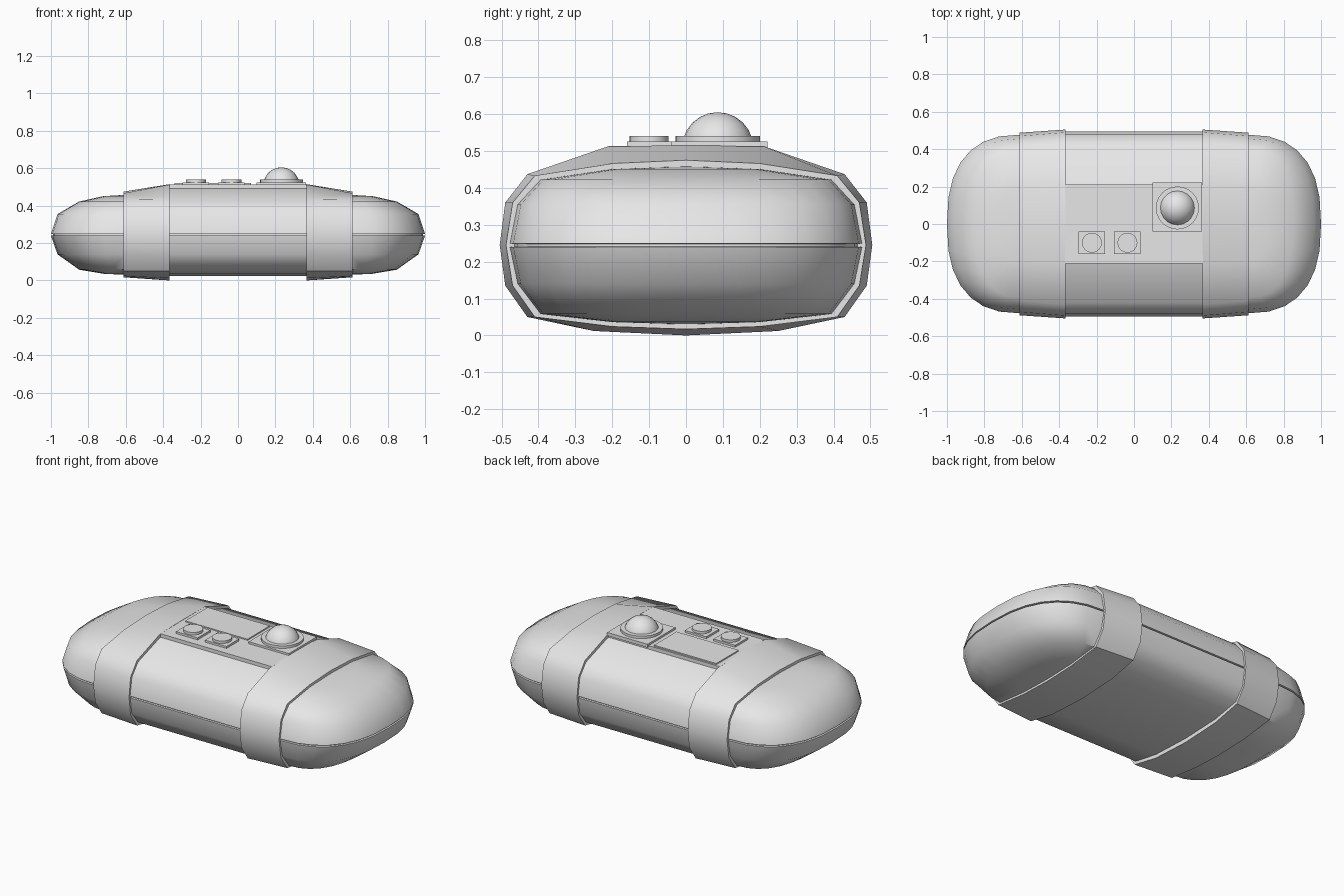
import bpy, bmesh, math
from mathutils import Matrix

cube = bpy.data.objects.get("Cube")
if cube:
    bpy.data.objects.remove(cube, do_unlink=True)

grey = bpy.data.materials.new("plain_grey")
grey.use_nodes = True
colour = (0.8, 0.8, 0.8, 1)
grey.diffuse_color = colour
grey.node_tree.nodes["Principled BSDF"].inputs["Base Color"].default_value = colour


def finish(name, bm, angle=45):
    """Turn a bmesh into an object, smooth below the given angle."""
    bmesh.ops.recalc_face_normals(bm, faces=bm.faces)
    for f in bm.faces:
        f.smooth = True
    for e in bm.edges:
        e.smooth = e.calc_face_angle(math.pi) < math.radians(angle)
    mesh = bpy.data.meshes.new(name)
    bm.to_mesh(mesh)
    bm.free()
    mesh.materials.append(grey)
    obj = bpy.data.objects.new(name, mesh)
    bpy.context.collection.objects.link(obj)
    return obj


def loft(name, sections):
    """Skin closed half profiles (y, z), mirrored in y, along x."""
    bm = bmesh.new()
    rings = []
    for x, half in sections:
        full = half + [(-y, z) for y, z in reversed(half[1:-1])]
        rings.append([bm.verts.new((x, y, z)) for y, z in full])
    n = len(rings[0])
    for a, b in zip(rings, rings[1:]):
        for i in range(n):
            j = (i + 1) % n
            bm.faces.new((a[i], a[j], b[j], b[i]))
    bm.faces.new(rings[0])
    bm.faces.new(rings[-1])
    return finish(name, bm)


def end_cap(name, side, layers, steps=14):
    """Stack rounded half outlines (length, half width, z) into a cap."""
    bm = bmesh.new()
    rings = []
    for rx, ry, z in layers:
        ring = []
        for i in range(steps + 1):
            a = math.pi * (i / steps - 0.5)
            s = math.sin(a)
            x = 0.6 + rx * max(math.cos(a), 0) ** 0.8
            ring.append(bm.verts.new((side * x, math.copysign(ry * abs(s) ** 0.8, s), z)))
        rings.append(ring)
    for a, b in zip(rings, rings[1:]):
        for i in range(steps):
            bm.faces.new((a[i], a[i + 1], b[i + 1], b[i]))
    bmesh.ops.remove_doubles(bm, verts=bm.verts, dist=0.0002)
    bmesh.ops.holes_fill(bm, edges=[e for e in bm.edges if e.is_boundary], sides=0)
    return finish(name, bm)


def box(name, x, y, z, sx, sy, sz):
    bm = bmesh.new()
    bmesh.ops.create_cube(bm, size=1, matrix=Matrix.Translation((x, y, z + sz / 2))
                          @ Matrix.Diagonal((sx, sy, sz, 1)))
    return finish(name, bm)


def disc(name, x, y, z, radius, height):
    bm = bmesh.new()
    bmesh.ops.create_cone(bm, cap_ends=True, segments=24, radius1=radius, radius2=radius,
                          depth=height, matrix=Matrix.Translation((x, y, z + height / 2)))
    return finish(name, bm)


# Middle body with raised top panel and side seam
middle = [(0, 0.513), (0.21, 0.513), (0.21, 0.492), (0.42, 0.424), (0.478, 0.355),
          (0.494, 0.249), (0.482, 0.248), (0.482, 0.241), (0.494, 0.24),
          (0.478, 0.14), (0.42, 0.066), (0.25, 0.034), (0, 0.024)]
loft("middle_body", [(-0.37, middle), (0.37, middle)])

# Raised bands either side of the middle
inner = [(0, 0.515), (0.21, 0.513), (0.43, 0.437), (0.49, 0.36), (0.505, 0.245),
         (0.49, 0.135), (0.43, 0.05), (0.25, 0.012), (0, 0)]
outer = [(0, 0.475), (0.2, 0.466), (0.41, 0.433), (0.47, 0.36), (0.488, 0.245),
         (0.47, 0.135), (0.41, 0.05), (0.2, 0.024), (0, 0.017)]

# Rounded ends with a seam groove around the waist
cap_layers = [(0, 0, 0.458), (0.12, 0.2, 0.451), (0.25, 0.395, 0.422), (0.365, 0.457, 0.355),
              (0.4, 0.478, 0.249), (0.388, 0.466, 0.248), (0.388, 0.466, 0.241),
              (0.4, 0.478, 0.24), (0.365, 0.457, 0.14), (0.25, 0.395, 0.058),
              (0.12, 0.2, 0.036), (0, 0, 0.03)]
for side, label in ((1, "left"), (-1, "right")):
    loft(label + "_band", [(side * 0.365, inner), (side * 0.612, outer)])
    end_cap(label + "_end", side, cap_layers)

# Flat display plate
box("display_plate", -0.135, 0.095, 0.505, 0.41, 0.21, 0.015)

# Two round buttons on square bases
for label, x in (("right", -0.225), ("left", -0.035)):
    box(label + "_button_base", x, -0.1, 0.505, 0.142, 0.12, 0.02)
    disc(label + "_button", x, -0.1, 0.515, 0.053, 0.025)

# Dome light on a square base with a round collar
box("dome_base", 0.232, 0.09, 0.505, 0.265, 0.262, 0.02)
disc("dome_collar", 0.232, 0.086, 0.515, 0.115, 0.025)
bm = bmesh.new()
bmesh.ops.create_uvsphere(bm, u_segments=20, v_segments=12, radius=0.097,
                          matrix=Matrix.Translation((0.232, 0.086, 0.508)))
finish("dome", bm)
